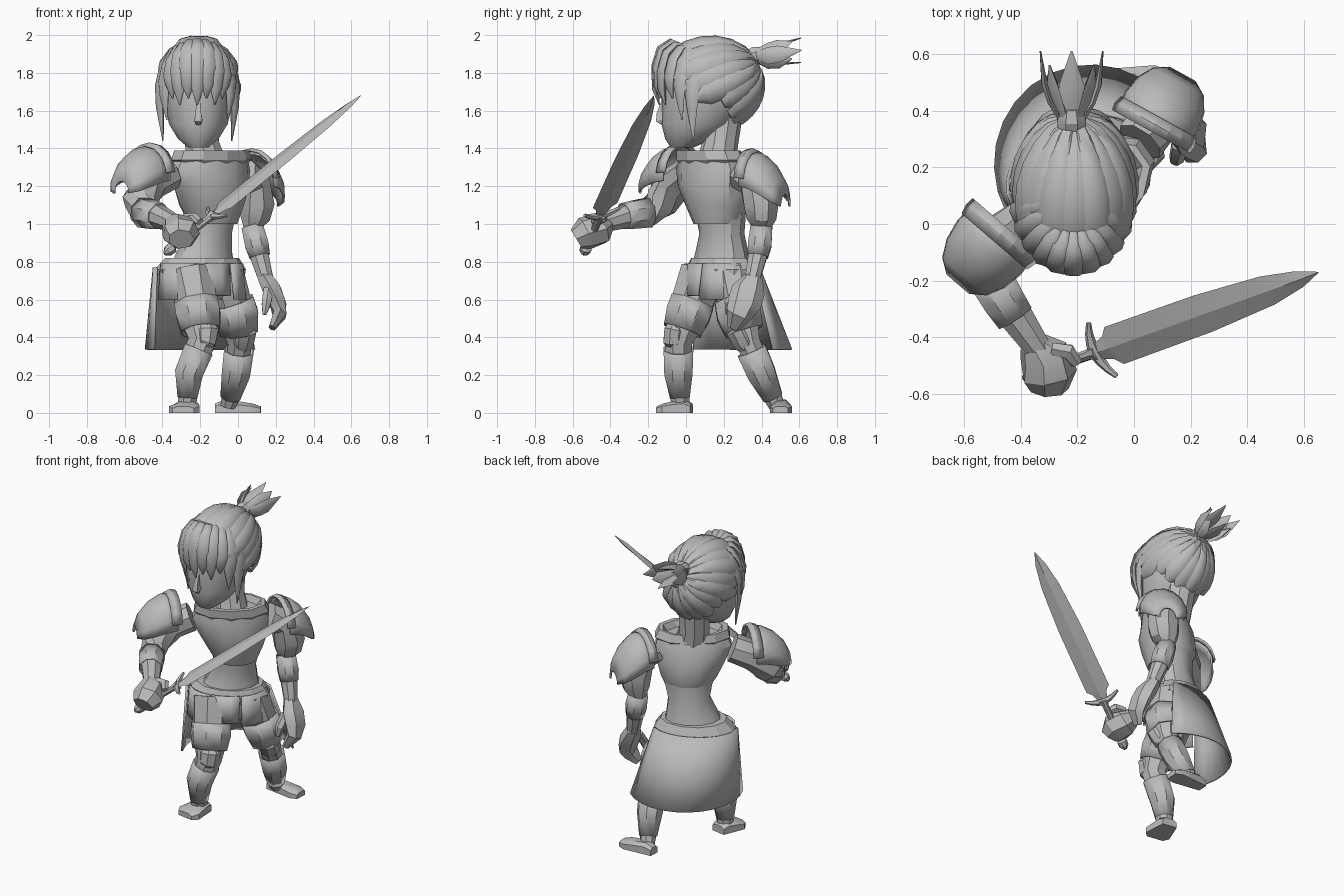
import bpy, bmesh
from math import sin, cos, radians
from mathutils import Vector

cube = bpy.data.objects.get("Cube")
if cube:
    bpy.data.objects.remove(cube)

grey = bpy.data.materials.new("plain grey")
grey.use_nodes = True
grey.diffuse_color = (0.5, 0.5, 0.5, 1)
grey.node_tree.nodes["Principled BSDF"].inputs["Base Color"].default_value = (0.5, 0.5, 0.5, 1)

X, Y, Z = Vector((1, 0, 0)), Vector((0, 1, 0)), Vector((0, 0, 1))


def turned(deg):
    """Sideways and backward axes of a part turned about z."""
    a = radians(deg)
    return Vector((cos(a), sin(a), 0)), Vector((-sin(a), cos(a), 0))


def ring(c, u, v, ru, rv, n, start=0, span=360):
    count = n if span == 360 else n + 1
    angles = [radians(start + span * i / n) for i in range(count)]
    return [Vector(c) + u * (ru * cos(a)) + v * (rv * sin(a)) for a in angles]


def loft(name, rings, closed=True, caps=True, shell=0, sharp=32):
    """Skin a row of cross-sections."""
    bm = bmesh.new()
    rows = [[bm.verts.new(p) for p in r] for r in rings]
    n = len(rows[0])
    for lower, upper in zip(rows, rows[1:]):
        for i in range(n if closed else n - 1):
            j = (i + 1) % n
            bm.faces.new((lower[i], lower[j], upper[j], upper[i]))
    if closed and caps:
        bm.faces.new(rows[0])
        bm.faces.new(rows[-1])
    bmesh.ops.recalc_face_normals(bm, faces=bm.faces)
    mesh = bpy.data.meshes.new(name)
    bm.to_mesh(mesh)
    bm.free()
    for f in mesh.polygons:
        f.use_smooth = True
    mesh.set_sharp_from_angle(angle=radians(sharp))
    mesh.materials.append(grey)
    ob = bpy.data.objects.new(name, mesh)
    bpy.context.collection.objects.link(ob)
    if shell:
        mod = ob.modifiers.new("thickness", 'SOLIDIFY')
        mod.thickness, mod.offset = shell, 0


def tangents(pts):
    last = len(pts) - 1
    return [(pts[min(i + 1, last)] - pts[max(i - 1, 0)]).normalized() for i in range(last + 1)]


def limb(name, rows, n=8, ref=Y, **kw):
    """Tube through (x, y, z, width, depth) rows; depth lies along ref."""
    pts = [Vector(r[:3]) for r in rows]
    rings = []
    for p, t, r in zip(pts, tangents(pts), rows):
        side = t.cross(ref).normalized()
        rings.append(ring(p, side, side.cross(t), r[3], r[-1], n, 180 / n))
    loft(name, rings, **kw)


def lock(name, pts, widths, middle, thick=0.022):
    """Flattened tapering strand of hair bulging away from middle."""
    rings = []
    for p, t, w in zip(pts, tangents(pts), widths):
        side = t.cross(p - middle).normalized()
        rings.append(ring(p, side, side.cross(t), w, min(thick, w), 6))
    loft(name, rings, sharp=50)


def stack(name, levels, u, v, n=12, **kw):
    """Horizontal oval sections: (x, y, z, half width, half depth)."""
    loft(name, [ring(l[:3], u, v, l[3], l[4], n, 180 / n) for l in levels], **kw)


# Torso, turned to its left
U, V = turned(35)
stack("waist", [(-.18, .18, .6, .12, .09), (-.19, .18, .74, .2, .15), (-.18, .19, .84, .165, .13),
                (-.155, .19, .95, .13, .115), (-.145, .18, 1.1, .16, .13)], U, V)
stack("breastplate", [(-.13, .165, 1.0, .13, .125), (-.14, .165, 1.1, .18, .165), (-.14, .145, 1.2, .22, .17),
                      (-.15, .135, 1.29, .24, .155), (-.14, .13, 1.35, .215, .14)], U, V)
stack("collar", [(-.14, .13, 1.31, .2, .13), (-.14, .13, 1.34, .24, .15), (-.14, .12, 1.39, .22, .145),
                 (-.14, .13, 1.39, .19, .12), (-.14, .13, 1.33, .15, .1)], U, V, n=10, sharp=20)
SU, SV = turned(26)
stack("belt", [(-.2, .19, .73, .25, .175), (-.2, .19, .76, .255, .18), (-.19, .19, .82, .205, .155)], SU, SV, sharp=20)


# Skirt and hip plates, arcs round the pelvis between two oval levels
def skirt(name, top, bottom, start, span, n):
    rows = []
    for k in range(3):
        level = [p + (q - p) * k / 2 for p, q in zip(top, bottom)]
        rows.append(ring(level[:3], SU, SV, level[3], level[4], n, start, span))
    loft(name, rows, closed=False, shell=.012)


skirt("back_skirt", (-.2, .19, .77, .26, .18), (-.14, .2, .335, .345, .36), 22, 160, 12)
skirt("front_flap", (-.2, .18, .79, .23, .165), (-.2, .18, .62, .22, .19), 250, 45, 3)
skirt("left_hip_plate", (-.2, .18, .79, .235, .17), (-.2, .18, .6, .25, .2), 297, 65, 4)
skirt("right_hip_plate", (-.2, .18, .79, .235, .17), (-.2, .18, .6, .25, .2), 183, 65, 4)

# Legs: trousers, flared thigh plate, knee guard and greave
legs = {
    "right": [(-.25, .09, .74, .13), (-.21, .01, .52, .115), (-.19, -.04, .38, .08), (-.26, -.04, .21, .075), (-.27, -.03, .04, .05)],
    "left": [(-.08, .24, .74, .12), (-.01, .28, .52, .105), (.01, .33, .37, .068), (-.01, .4, .21, .068), (-.05, .48, .04, .045)],
}
for side, rows in legs.items():
    limb(side + "_leg", rows)
    hip, thigh, knee, calf, ankle = [Vector(r[:3]) for r in rows]
    a, b = thigh.lerp(hip, .3), thigh.lerp(knee, .6)
    limb(side + "_thigh_plate", [(*a, .12), (*thigh, .122), (*b, .105)], caps=False, shell=.01)
    tip = Vector((.03, -.04, 0))
    limb(side + "_knee_guard", [(*(thigh + tip), .02), (*(thigh.lerp(knee, .6) + tip), .07, .06),
                                (*(knee + tip * .6), .06), (*(knee.lerp(calf, .4) + tip * .3), .02)])
    limb(side + "_greave", [(*knee.lerp(calf, .25), .081), (*calf, .077), (*calf.lerp(ankle, .75), .053)],
         caps=False, shell=.008, sharp=25)


def foot(name, heel, toe, half):
    h, t = Vector(heel), Vector(toe)
    side = (t - h).cross(Z).normalized()
    rows = []
    for f, w, top in ((0, .6, .05), (.2, .7, .07), (.5, .85, .062), (.8, 1, .05), (1, .7, .035)):
        c = h.lerp(t, f)
        rows.append([c - side * half * w, c + side * half * w, c + side * half * w + Z * top * .7,
                     c + side * half * w * .5 + Z * top, c - side * half * w * .5 + Z * top,
                     c - side * half * w + Z * top * .7])
    loft(name, rows)


foot("right_foot", (-.26, .03, 0), (-.29, -.15, 0), .082)
foot("left_foot", (-.12, .51, 0), (.12, .5, 0), .058)

# Arms
limb("left_arm", [(.02, .29, 1.27, .09), (.08, .37, 1.22, .095), (.1, .4, 1.1, .1), (.09, .4, 1.03, .085),
                  (.08, .4, .98, .052), (.1, .39, .88, .058), (.15, .35, .7, .042)])
limb("left_cuff", [(.075, .4, .99, .058), (.1, .39, .89, .064), (.115, .38, .83, .055)], caps=False, shell=.008)
limb("left_hand", [(.14, .36, .72, .042, .05), (.18, .33, .65, .055, .09), (.21, .31, .58, .05, .09),
                   (.22, .28, .52, .04, .07), (.18, .25, .45, .02, .035)], n=6)
limb("left_thumb", [(.16, .28, .65, .03), (.15, .23, .58, .028), (.14, .22, .52, .012)], n=6)
limb("right_arm", [(-.36, .02, 1.27, .09), (-.46, -.05, 1.22, .095), (-.52, -.13, 1.12, .095), (-.5, -.2, 1.06, .075),
                   (-.42, -.32, 1.04, .065), (-.33, -.45, 1.0, .048)], ref=Z)
limb("right_cuff", [(-.5, -.2, 1.06, .08), (-.46, -.27, 1.05, .076), (-.42, -.33, 1.04, .07)], ref=Z, caps=False, shell=.008)
limb("right_fist", [(-.36, -.42, 1.01, .05), (-.32, -.46, .975, .09, .09), (-.3, -.53, .95, .1, .09),
                    (-.3, -.58, .92, .07, .06)], ref=Z, n=7)
limb("right_thumb", [(-.29, -.44, 1.03, .025), (-.23, -.45, 1.03, .03), (-.2, -.49, 1.01, .02)], n=6, ref=Z)


# Shoulder plates: half-round shells running outward and drooping
def shoulder(name, origin, outward, length, fall):
    o, a = Vector(origin), Vector(outward).normalized()
    s = a.cross(Z)

    def arc(d, drop, r, start=-8, span=196):
        return ring(o + a * d * length - Z * drop * fall, s, Z, r, r * 1.12, 8, start, span)
    loft(name + "_plate", [arc(0, 0, .14), arc(.3, .1, .143), arc(.6, .4, .13), arc(.85, .75, .1),
                           arc(1, 1, .05)], closed=False, shell=.012)
    loft(name + "_rim", [arc(-.1, 0, .153, 8, 164), arc(.03, 0, .157, 8, 164), arc(.17, .03, .148, 8, 164)],
         closed=False, shell=.012, sharp=15)


shoulder("right_shoulder", (-.465, -.03, 1.25), (-.6, -.7, 0), .235, .08)
shoulder("left_shoulder", (.07, .345, 1.22), (.48, .87, 0), .205, .12)

# Sword
guard = Vector((-.13, -.45, 1.05))
along = Vector((.78, .28, .63)).normalized()
across = Vector((.1, -.19, -.04))
across = (across - along * across.dot(along)).normalized()
flat = along.cross(across)
blade = [(0, .03), (.05, .045), (.08, .075), (.5, .073), (.8, .057), (.95, .032), (1.04, .002)]
loft("blade", [ring(guard + along * d, across, flat, w, min(w, .013), 4) for d, w in blade], sharp=10)
bars = []
for k in range(-3, 4):
    p = guard + across * k * .036 + along * (.004 * k * k - .01)
    bars.append((*p, .024 - .005 * abs(k)))
limb("guard", bars, n=6, ref=flat)
grip = [(0, .03), (-.04, .02), (-.28, .018), (-.29, .032), (-.32, .03), (-.345, .01)]
loft("grip", [ring(guard + along * d, across, flat, w, w, 8) for d, w in grip])

# Head and neck
limb("neck", [(-.16, .16, 1.3, .11), (-.19, .18, 1.42, .095), (-.2, .2, 1.58, .1)], n=10)
skull = [(1.405, .055, -.08, .04), (1.45, .11, -.11, .14), (1.53, .16, -.13, .26), (1.65, .182, -.13, .34),
         (1.8, .19, -.125, .36), (1.91, .16, -.07, .32), (1.96, .08, .02, .22)]
stack("head", [(-.21, (f + b) / 2, z, w, (b - f) / 2) for z, w, f, b in skull], X, Y, n=14, sharp=40)
limb("nose", [(-.21, -.115, 1.67, .012), (-.21, -.135, 1.58, .022, .03), (-.21, -.135, 1.55, .03, .035),
              (-.21, -.12, 1.53, .015)], n=4, sharp=20)

# Hair combed back to the knot: strands along meridians of the skull
middle = Vector((-.21, .125, 1.74))
pole, lift = Vector((0, .9, .43)), Vector((0, -.43, .9))
for i in range(18):
    phi = 20 * i
    turn = min(phi, 360 - phi)
    reach = 125 if turn < 90 else 112 if turn < 110 else 87
    pts, widths = [], []
    for k in range(8):
        t = radians(8 + (reach - 8) * k / 7)
        d = pole * cos(t) + (lift * cos(radians(phi)) + X * sin(radians(phi))) * sin(t)
        pts.append(middle + Vector((d.x * .2, d.y * .272, d.z * .24)))
        widths.append((.016 + .045 * sin(t)) * (.45 if k == 7 else 1))
    lock(f"combed_lock_{i}", pts, widths, middle, .02 + .008 * (i % 2))

# Fringe rolling forward off the crown, with long side strands
for i in range(-5, 6):
    a = radians(i * 14.5)
    tip = 1.44 if abs(i) == 5 else 1.55 if abs(i) == 4 else 1.63 + .035 * (i % 2)
    sag = .12 * sin(a) ** 2
    pts = []
    for r, z in ((.5, 1.94), (.72, 1.965 - sag * .6), (.92, 1.93 - sag), (1.02, 1.84 - sag), (1.01, (1.8 + tip) / 2), (.93, tip)):
        pts.append(Vector((-.215 + .205 * r * sin(a), .115 - .275 * r * cos(a), z)))
    lock(f"fringe_lock_{i + 5}", pts, (.015, .035, .044, .046, .032, .003), middle, .02)

# Knot and tail
knot = Vector((-.22, .36, 1.89))
limb("hair_knot", [(-.22, .33, 1.87, .05), (-.22, .37, 1.89, .055), (-.22, .41, 1.9, .04)], ref=Z)
for i in range(8):
    c, s = cos(radians(45 * i)), sin(radians(45 * i))
    far = .25 - .05 * (i % 2)
    pts = [knot + Vector(p) for p in ((.03 * c, 0, .02 * s), (.075 * c, .07, .04 * s),
                                      (.095 * c, .13, .05 * s + .01), (.11 * c, far, .065 * s + .03))]
    lock(f"tail_lock_{i}", pts, (.018, .045, .045, .003), knot + Y * .1, .012)
